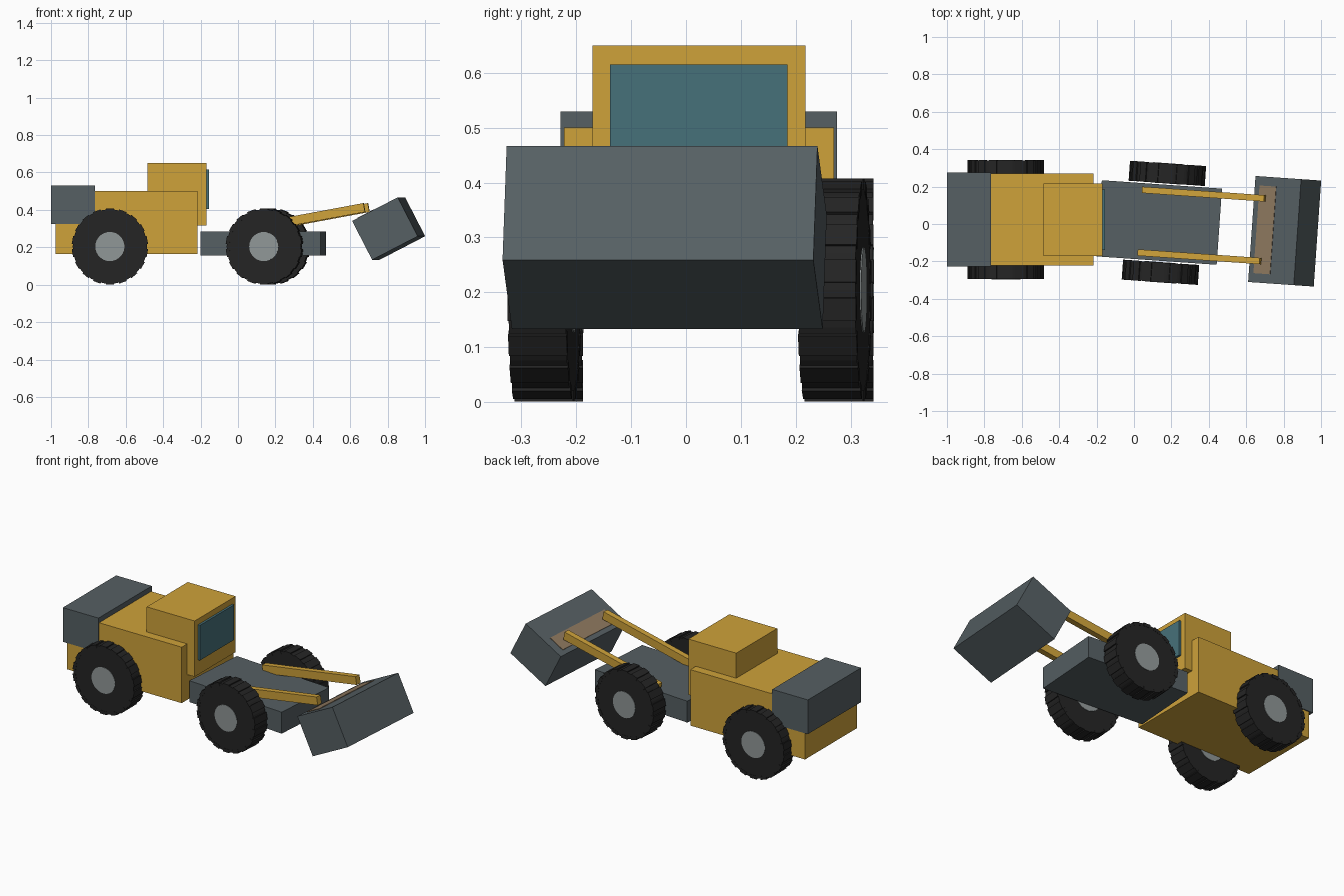
import bpy, bmesh, math
from mathutils import Matrix, Vector

if "Cube" in bpy.data.objects:
    bpy.data.objects.remove(bpy.data.objects["Cube"])

def material(name, rgb):
    m = bpy.data.materials.new(name)
    m.diffuse_color = (*rgb, 1)
    m.use_nodes = True
    m.node_tree.nodes["Principled BSDF"].inputs["Base Color"].default_value = m.diffuse_color
    return m

YELLOW = material("yellow paint", (0.62, 0.36, 0.042))
GREY = material("steel grey", (0.092, 0.115, 0.125))
RUBBER = material("black rubber", (0.018, 0.018, 0.018))
HUB = material("hub grey", (0.28, 0.31, 0.31))
GLASS = material("blue glass", (0.062, 0.165, 0.195))
BROWN = material("dull brown", (0.27, 0.19, 0.115))

# The two halves of the machine; the front half is steered slightly
REAR = Matrix.Translation((0, 0.0235, 0))
FRONT = Matrix.Translation((0.135, 0.008, 0)) @ Matrix.Rotation(math.radians(-4), 4, 'Z')

def finish(name, bm, mats, frame):
    me = bpy.data.meshes.new(name)
    bm.to_mesh(me)
    bm.free()
    for m in mats:
        me.materials.append(m)
    ob = bpy.data.objects.new(name, me)
    ob.matrix_world = frame
    bpy.context.scene.collection.objects.link(ob)
    return ob

def box(name, mat, frame, centre, size, pitch=0.0):
    """Box with its nose raised by pitch degrees."""
    bm = bmesh.new()
    m = (Matrix.Translation(centre) @ Matrix.Rotation(math.radians(-pitch), 4, 'Y')
         @ Matrix.Diagonal((*size, 1)))
    bmesh.ops.create_cube(bm, size=1, matrix=m)
    return finish(name, bm, [mat], frame)

def span(name, mat, frame, x, y, z):
    """Upright box given by its ranges; y is half the width."""
    return box(name, mat, frame, ((x[0] + x[1]) / 2, 0, (z[0] + z[1]) / 2),
               (x[1] - x[0], 2 * y, z[1] - z[0]))

def wheel(name, frame, x, y):
    bm = bmesh.new()
    turn = Matrix.Translation((x, y, 0.204)) @ Matrix.Rotation(math.pi / 2, 4, 'X')
    # Tyre drum
    bmesh.ops.create_cone(bm, cap_ends=True, segments=36, radius1=0.199, radius2=0.199,
                          depth=0.104, matrix=turn)
    # Tread blocks
    lugs = 18
    for i in range(lugs):
        m = (turn @ Matrix.Rotation((i + 0.5) * math.tau / lugs, 4, 'Z')
             @ Matrix.Translation((0.1935, 0, 0)) @ Matrix.Diagonal((0.02, 0.042, 0.107, 1)))
        bmesh.ops.create_cube(bm, size=1, matrix=m)
    # Hub
    tyre_faces = set(bm.faces)
    bmesh.ops.create_cone(bm, cap_ends=True, segments=28, radius1=0.078, radius2=0.078,
                          depth=0.109, matrix=turn)
    for f in bm.faces:
        f.material_index = 0 if f in tyre_faces else 1
    finish(name, bm, [RUBBER, HUB], frame)

# Rear half: engine body, counterweight, cab and windscreen
span("rear_body", YELLOW, REAR, (-0.977, -0.217), 0.246, (0.165, 0.50))
span("counterweight", GREY, REAR, (-1.0, -0.764), 0.252, (0.325, 0.53))
span("cab", YELLOW, REAR, (-0.485, -0.168), 0.194, (0.316, 0.65))
span("windscreen", GLASS, REAR, (-0.164, -0.155), 0.162, (0.405, 0.615))
span("windscreen_seal", GLASS, REAR, (-0.17, -0.163), 0.162, (0.405, 0.615))

# Front half: chassis
span("front_chassis", GREY, FRONT, (-0.322, 0.322), 0.204, (0.157, 0.285))

# Lift arms and wheels on both sides
for side, label in ((1, "left"), (-1, "right")):
    box(label + "_lift_arm", YELLOW, FRONT, (0.227, side * 0.168, 0.352),
        (0.665, 0.034, 0.048), 10.5)
    wheel(label + "_front_wheel", FRONT, 0.025, side * 0.265)
    wheel(label + "_rear_wheel", REAR, -0.685, side * 0.265)

# Bucket, tipped up, with a mounting plate on its upper face
TILT = 27.3
box("bucket", GREY, FRONT, (0.672, 0, 0.30), (0.275, 0.568, 0.234), TILT)
tilt = Matrix.Rotation(math.radians(-TILT), 3, 'Y')
plate_at = Vector((0.672, 0, 0.30)) + tilt @ Vector((-0.058, 0, 0.117))
box("bucket_mount_plate", BROWN, FRONT, plate_at, (0.10, 0.47, 0.006), TILT)
